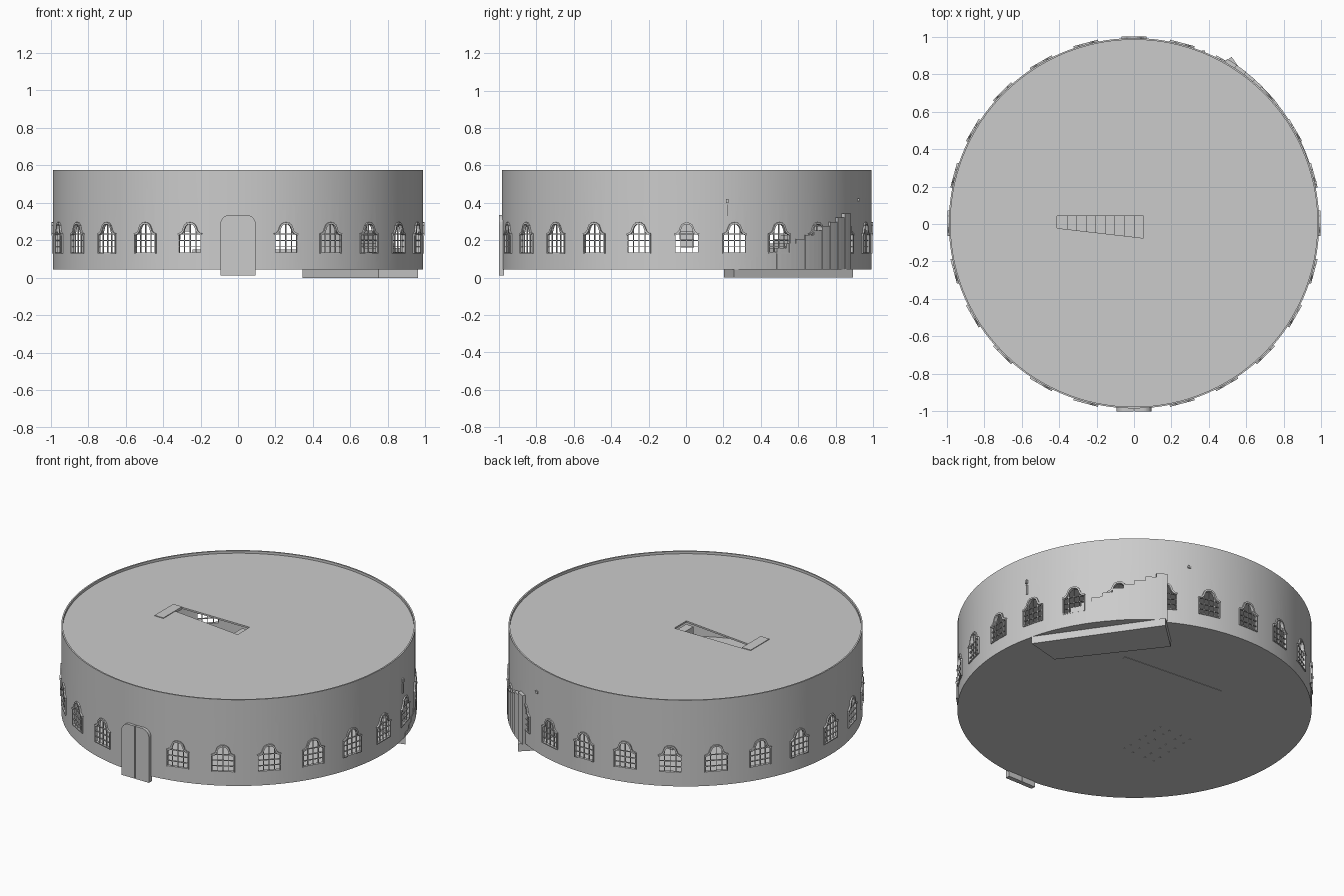
import bpy, bmesh, math
from mathutils import Vector, Matrix

if "Cube" in bpy.data.objects:
    bpy.data.objects.remove(bpy.data.objects["Cube"])

CY, R = 0.004, 0.988            # building axis (y offset) and outer radius
FLOOR, ROOF, TOP = 0.045, 0.56, 0.575


def add_prism(bm, pts, a, b, place=lambda u, v, w: (u, v, w)):
    """Extrude a 2D outline between depths a and b."""
    lo = [bm.verts.new(place(u, v, a)) for u, v in pts]
    hi = [bm.verts.new(place(u, v, b)) for u, v in pts]
    bm.faces.new(lo[::-1])
    bm.faces.new(hi)
    n = len(pts)
    for i in range(n):
        j = (i + 1) % n
        bm.faces.new((lo[i], lo[j], hi[j], hi[i]))


def finish(name, bm, smooth=False):
    bmesh.ops.recalc_face_normals(bm, faces=bm.faces)
    me = bpy.data.meshes.new(name)
    bm.to_mesh(me)
    bm.free()
    ob = bpy.data.objects.new(name, me)
    bpy.context.collection.objects.link(ob)
    if smooth:
        select(ob)
        bpy.ops.object.shade_smooth_by_angle(angle=math.radians(30))
    return ob


def select(ob):
    bpy.ops.object.select_all(action='DESELECT')
    ob.select_set(True)
    bpy.context.view_layer.objects.active = ob


def cut(ob, cutter):
    mod = ob.modifiers.new("openings", 'BOOLEAN')
    mod.operation, mod.solver, mod.object = 'DIFFERENCE', 'EXACT', cutter
    select(ob)
    bpy.ops.object.modifier_apply(modifier=mod.name)
    bpy.data.objects.remove(cutter)


def circle(r, n=120):
    return [(r * math.cos(i * math.tau / n), CY + r * math.sin(i * math.tau / n)) for i in range(n)]


def polar(r, a):
    return (r * math.cos(a), CY + r * math.sin(a))


def box(bm, x0, x1, y0, y1, z0, z1):
    add_prism(bm, [(x0, y0), (x1, y0), (x1, y1), (x0, y1)], z0, z1)


# window layout: u across, v up, w out along the radius
half = [(0.063, 0.132), (0.063, 0.232), (0.050, 0.237), (0.039, 0.248), (0.033, 0.266),
        (0.027, 0.279), (0.016, 0.288)]
outline = half + [(0, 0.291)] + [(-u, v) for u, v in reversed(half)]
angles = [-math.pi / 2 + i * math.tau / 24 for i in range(1, 24)]


def radial(a):
    c, s = math.cos(a), math.sin(a)
    return lambda u, v, w: (w * c - u * s, CY + w * s + u * c, v)


# round wall with window openings
bm = bmesh.new()
rings = []
for r, z in ((R, FLOOR), (R, TOP), (R - 0.009, TOP), (R - 0.009, FLOOR)):
    rings.append([bm.verts.new((x, y, z)) for x, y in circle(r)])
for k in range(4):
    p, q = rings[k], rings[(k + 1) % 4]
    for i in range(len(p)):
        j = (i + 1) % len(p)
        bm.faces.new((p[i], p[j], q[j], q[i]))
wall = finish("round_wall", bm)
bm = bmesh.new()
for a in angles:
    add_prism(bm, outline, R - 0.06, R + 0.06, radial(a))
cut(wall, finish("window_cutter", bm))
select(wall)
bpy.ops.object.shade_smooth_by_angle(angle=math.radians(30))

# floor disc
bm = bmesh.new()
add_prism(bm, circle(R - 0.004), FLOOR, FLOOR + 0.008)
finish("floor", bm, True)

# roof disc with the stairwell opening
bm = bmesh.new()
add_prism(bm, circle(R - 0.004), ROOF - 0.01, ROOF)
roof = finish("roof", bm)
bm = bmesh.new()
add_prism(bm, [(-0.41, -0.022), (0.05, -0.075), (0.05, 0.042), (-0.41, 0.042)], 0.5, 0.6)
cut(roof, finish("stairwell_cutter", bm))


# window frame and glazing bars, shared by all windows
def bar(bm, p, q, t, w0, w1):
    p, q = Vector(p), Vector(q)
    d = (q - p).normalized()
    n = Vector((-d.y, d.x)) * t / 2
    p, q = p - d * t * 0.3, q + d * t * 0.3
    add_prism(bm, [tuple(p - n), tuple(q - n), tuple(q + n), tuple(p + n)], w0, w1, radial(0))


bm = bmesh.new()
for i in range(len(outline)):
    p, q = outline[i], outline[(i + 1) % len(outline)]
    head = min(p[1], q[1]) > 0.2
    bar(bm, p, q, 0.010 if head else 0.006, R - 0.012, R + (0.008 if head else 0.005))
for u, top in ((-0.032, 0.262), (0, 0.29), (0.032, 0.262)):
    bar(bm, (u, 0.132), (u, top), 0.004, R - 0.008, R)
for v in (0.165, 0.199, 0.234):
    bar(bm, (-0.062, v), (0.062, v), 0.004, R - 0.008, R)
bmesh.ops.translate(bm, verts=bm.verts, vec=(0, -CY, 0))
first = finish("window_frame", bm)
for i, a in enumerate(angles):
    ob = first if i == 0 else bpy.data.objects.new("window_frame", first.data)
    if i:
        bpy.context.collection.objects.link(ob)
    ob.location, ob.rotation_euler = (0, CY, 0), (0, 0, a)

# double entrance door with rounded upper corners
leaf = [(0.003, 0.012), (0.094, 0.012), (0.094, 0.285)]
leaf += [(0.046 + 0.048 * math.cos(t * math.pi / 16), 0.287 + 0.048 * math.sin(t * math.pi / 16))
         for t in range(1, 9)] + [(0.003, 0.335)]
for side, name in ((1, "right_door_leaf"), (-1, "left_door_leaf")):
    bm = bmesh.new()
    add_prism(bm, [(u * side, v) for u, v in leaf], -1.0, -0.972, lambda u, v, w: (u, w, v))
    finish(name, bm)
bm = bmesh.new()
box(bm, -0.004, 0.004, -0.993, -0.975, 0.012, 0.334)
finish("door_seam", bm)

# curved stair against the back right wall, on a straight-sided base
bm = bmesh.new()
add_prism(bm, [(0.96, 0.257), (0.52, 0.893), (0.345, 0.73), (0.75, 0.203)], 0.0, FLOOR + 0.002)
finish("stair_base", bm)
bm = bmesh.new()
steps, a0, a1 = 13, math.radians(15), math.radians(60.5)
for i in range(steps):
    s, e = (a0 + (a1 - a0) * k / steps for k in (i, i + 1))
    m, ro = (s + e) / 2, R + 0.003 + 0.02 * (i / steps) ** 2
    add_prism(bm, [polar(0.79, s), polar(ro, s), polar(ro, m), polar(ro, e), polar(0.79, e)],
              FLOOR, FLOOR + 0.023 * (i + 1))
finish("curved_stair", bm)

# handrail ends that pass through the wall
bm = bmesh.new()
x, y = polar(R + 0.001, math.radians(12.7))
box(bm, x - 0.006, x + 0.006, y - 0.004, y + 0.004, 0.33, 0.39)
box(bm, x - 0.009, x + 0.009, y - 0.007, y + 0.007, 0.40, 0.42)
x, y = polar(R, math.radians(68))
box(bm, x - 0.009, x + 0.009, y - 0.007, y + 0.007, 0.41, 0.424)
finish("handrail_ends", bm)

# inner stair below the roof opening, with its landing slab
bm = bmesh.new()
for i in range(9):
    x0, x1 = 0.05 - 0.0511 * i, 0.05 - 0.0511 * (i + 1)
    lo0, lo1 = (-0.022 - 0.053 * (x + 0.41) / 0.46 for x in (x0, x1))
    z = ROOF - 0.02 - 0.042 * i
    add_prism(bm, [(x1, lo1), (x0, lo0), (x0, 0.042), (x1, 0.042)], z - 0.042, z)
finish("inner_stair", bm)
bm = bmesh.new()
box(bm, -0.47, -0.41, -0.14, 0.042, ROOF - 0.012, ROOF + 0.004)
finish("landing_slab", bm)

# long counter and tables inside
bm = bmesh.new()
add_prism(bm, [(0.415, 0.40), (0.418, 0.42), (-0.24, 0.475), (-0.242, 0.455)], FLOOR - 0.002, 0.15)
finish("counter", bm)
bm = bmesh.new()
for x in (-0.42, -0.27):
    for y in (-0.34, -0.21, -0.08):
        box(bm, x - 0.04, x + 0.04, y - 0.035, y + 0.035, 0.11, 0.118)
        for sx in (-0.032, 0.032):
            for sy in (-0.027, 0.027):
                box(bm, x + sx - 0.004, x + sx + 0.004, y + sy - 0.004, y + sy + 0.004, FLOOR - 0.002, 0.11)
finish("tables", bm)
